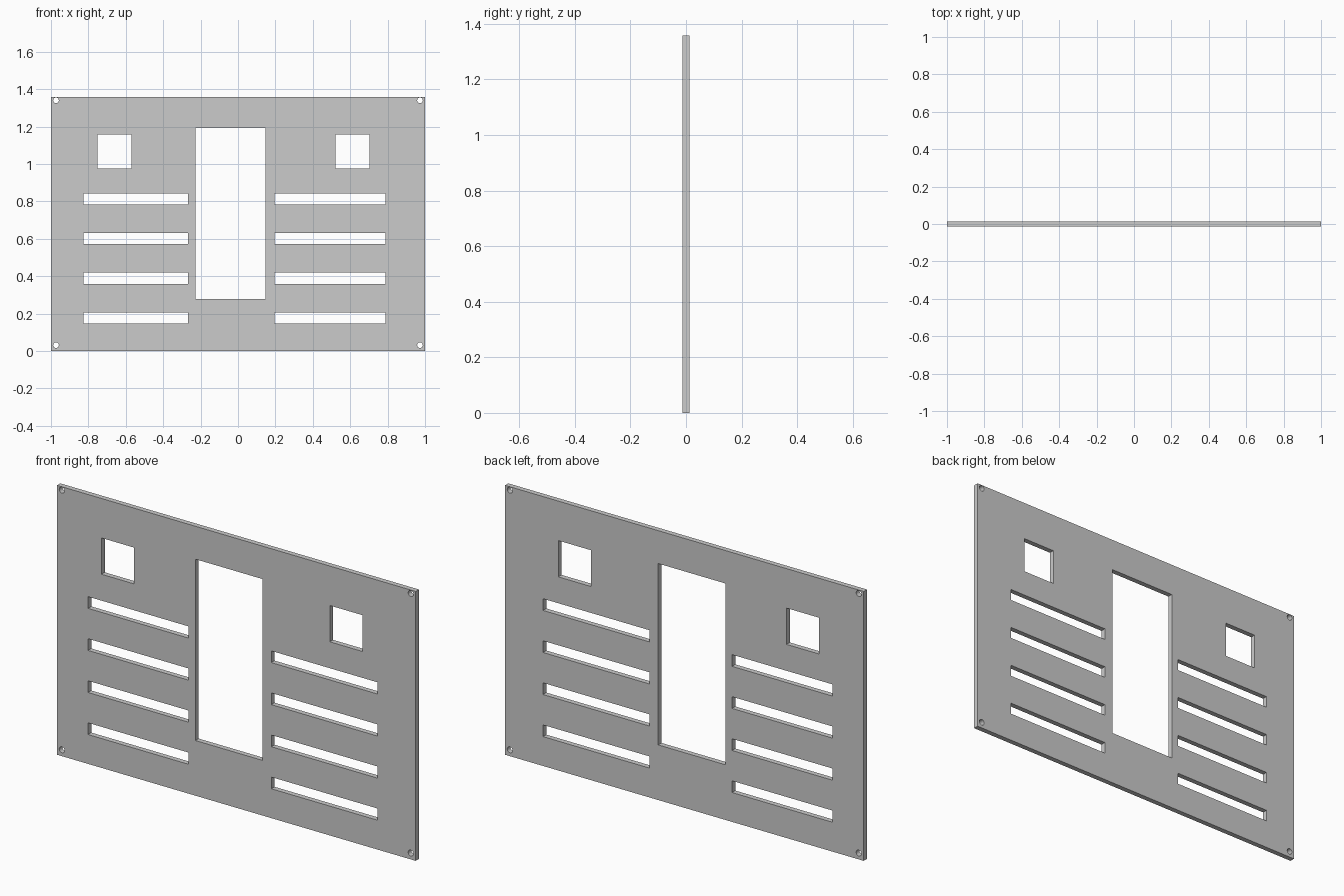
import bpy, bmesh
from math import pi, cos, sin

if "Cube" in bpy.data.objects:
    bpy.data.objects.remove(bpy.data.objects["Cube"])

THICK, HEIGHT = 0.026, 1.358

curve = bpy.data.curves.new("panel_profile", 'CURVE')
curve.dimensions = '2D'
curve.fill_mode = 'BOTH'
curve.extrude = THICK / 2


def outline(points):
    s = curve.splines.new('POLY')
    s.points.add(len(points) - 1)
    for p, (x, z) in zip(s.points, points):
        p.co = (x, z, 0, 1)
    s.use_cyclic_u = True


def rect(x0, x1, z0, z1):
    outline([(x0, z0), (x1, z0), (x1, z1), (x0, z1)])


def circle(cx, cz, r, n=24):
    outline([(cx + r * cos(2 * pi * i / n), cz + r * sin(2 * pi * i / n)) for i in range(n)])


# plate outline
rect(-1, 1, 0, HEIGHT)
# tall centre window
rect(-0.228, 0.146, 0.278, 1.192)
# square windows
for x in (-0.752, 0.521):
    rect(x, x + 0.182, 0.976, 1.159)
# two columns of horizontal slots
for i in range(4):
    z = 0.148 + 0.212 * i
    rect(-0.827, -0.266, z, z + 0.059)
    rect(0.195, 0.788, z, z + 0.059)
# corner screw holes
for x in (-0.973, 0.973):
    for z in (0.032, 1.341):
        circle(x, z, 0.015)

# stand the plate upright and turn it into a mesh
panel = bpy.data.objects.new("panel", curve)
panel.rotation_euler.x = pi / 2
bpy.context.collection.objects.link(panel)
bpy.context.view_layer.objects.active = panel
panel.select_set(True)
bpy.ops.object.convert(target='MESH')
panel = bpy.context.object
panel.name = "panel"
bm = bmesh.new()
bm.from_mesh(panel.data)
bmesh.ops.remove_doubles(bm, verts=bm.verts, dist=0.0001)
bmesh.ops.recalc_face_normals(bm, faces=bm.faces)
bm.to_mesh(panel.data)
bm.free()
bpy.ops.object.shade_smooth_by_angle()
